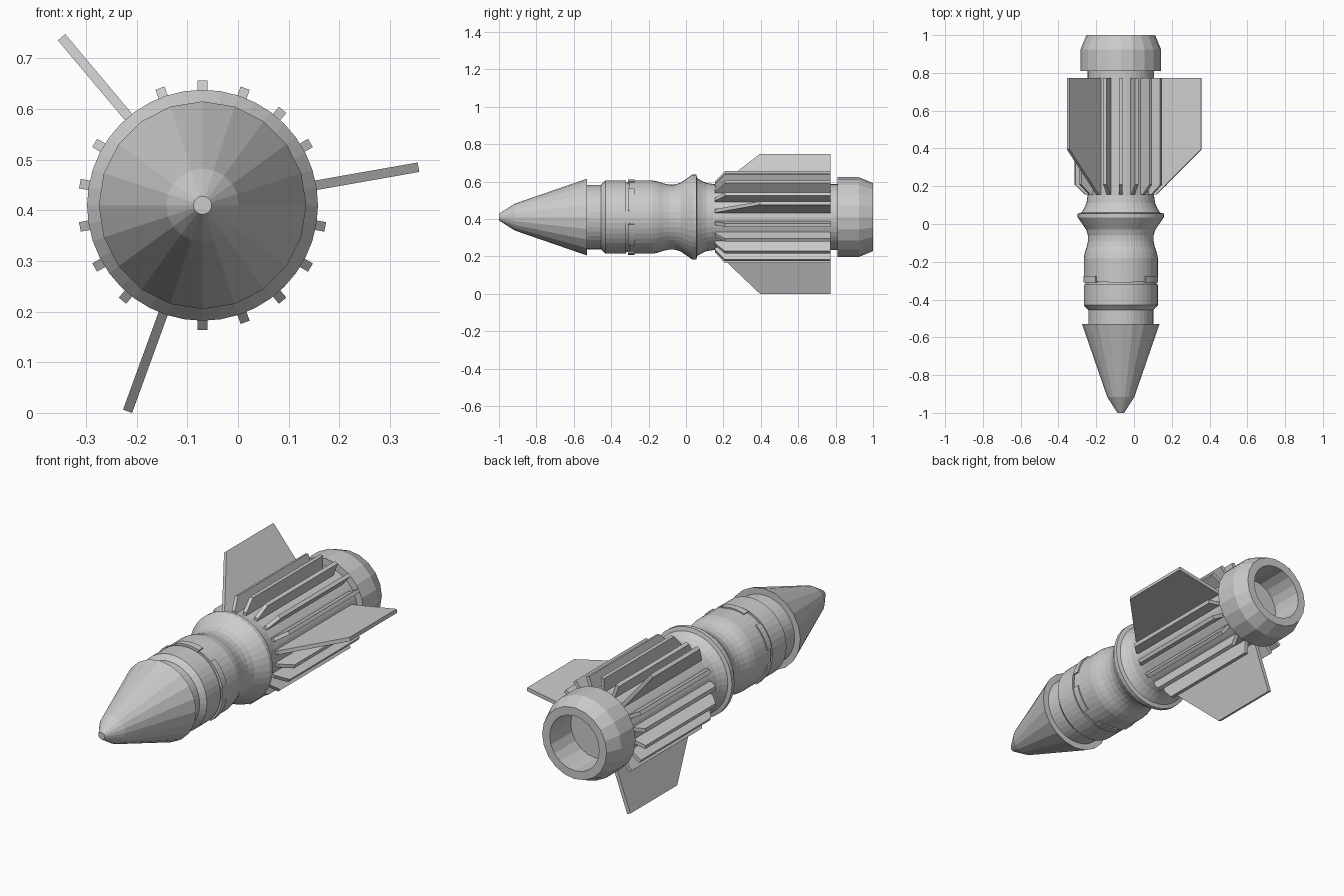
import bpy, bmesh
from math import sin, cos, radians, pi

if "Cube" in bpy.data.objects:
    bpy.data.objects.remove(bpy.data.objects["Cube"])

AXIS_X, AXIS_Z = -0.07, 0.41

grey = bpy.data.materials.new("plain grey")
grey.use_nodes = True
colour = (0.6, 0.6, 0.6, 1)
grey.diffuse_color = colour
grey.node_tree.nodes["Principled BSDF"].inputs["Base Color"].default_value = colour


def finish(name, bm):
    bmesh.ops.recalc_face_normals(bm, faces=bm.faces)
    mesh = bpy.data.meshes.new(name)
    bm.to_mesh(mesh)
    bm.free()
    mesh.materials.append(grey)
    obj = bpy.data.objects.new(name, mesh)
    obj.location = (AXIS_X, 0, AXIS_Z)
    bpy.context.collection.objects.link(obj)
    return obj


def lathe(name, profile, sides):
    """Spin (y, radius) points around the long axis and cap both ends."""
    bm = bmesh.new()
    rings = []
    for y, r in profile:
        angles = [2 * pi * i / sides for i in range(sides)]
        rings.append([bm.verts.new((r * cos(a), y, r * sin(a))) for a in angles])
    for a, b in zip(rings, rings[1:]):
        for i in range(sides):
            j = (i + 1) % sides
            bm.faces.new((a[i], a[j], b[j], b[i]))
    bm.faces.new(rings[0])
    bm.faces.new(rings[-1])
    return finish(name, bm)


def blade(name, profile, angle, thick=0.019):
    """Extrude a flat (y, radius) outline and turn it around the long axis."""
    bm = bmesh.new()
    base = bm.faces.new([bm.verts.new((r, y, -thick / 2)) for y, r in profile])
    new = bmesh.ops.extrude_face_region(bm, geom=[base])["geom"]
    for v in new:
        if isinstance(v, bmesh.types.BMVert):
            v.co.z += thick
    obj = finish(name, bm)
    obj.rotation_euler.y = -radians(angle)
    return obj


# Pointed nose with an overhanging base
lathe("nose_cone", [(-1, 0.018), (-0.915, 0.072), (-0.53, 0.205), (-0.53, 0.15)], 20)

# Collar, waist, flange and rear barrel
lathe("body", [
    (-0.54, 0.172), (-0.455, 0.172), (-0.43, 0.196), (-0.32, 0.196),
    (-0.32, 0.188), (-0.305, 0.188), (-0.305, 0.196), (-0.18, 0.196),
    (-0.15, 0.19), (-0.12, 0.18), (-0.09, 0.174), (-0.06, 0.174),
    (-0.03, 0.183), (0.035, 0.228), (0.055, 0.228), (0.06, 0.208),
    (0.085, 0.193), (0.11, 0.182), (0.15, 0.176), (0.83, 0.176)], 40)

# Raised segments around the collar
for k in range(6):
    bm = bmesh.new()
    loops = []
    for i in range(7):
        a = radians(90 + 60 * k - 19 + 38 * i / 6)
        loops.append([bm.verts.new((r * cos(a), y, r * sin(a)))
                      for y, r in ((-0.31, 0.18), (-0.31, 0.202), (-0.275, 0.202), (-0.275, 0.18))])
    for a, b in zip(loops, loops[1:]):
        for i in range(4):
            j = (i + 1) % 4
            bm.faces.new((a[i], a[j], b[j], b[i]))
    bm.faces.new(loops[0])
    bm.faces.new(loops[-1])
    finish(f"collar_segment_{k + 1}", bm)

# Hollow exhaust bell
lathe("exhaust_bell", [
    (0.81, 0.15), (0.81, 0.213), (0.925, 0.213), (1, 0.182),
    (1, 0.14), (0.82, 0.14)], 20)

# Cooling ribs, with every sixth one enlarged into a fin
for k in range(18):
    is_fin = k % 6 == 0
    r = 0.433 if is_fin else 0.246
    outline = [(0.155, 0.15), (0.155, 0.19), (r - 0.038, r), (0.773, r), (0.773, 0.15)]
    blade("fin" if is_fin else "cooling_rib", outline, 10 + 20 * k)
